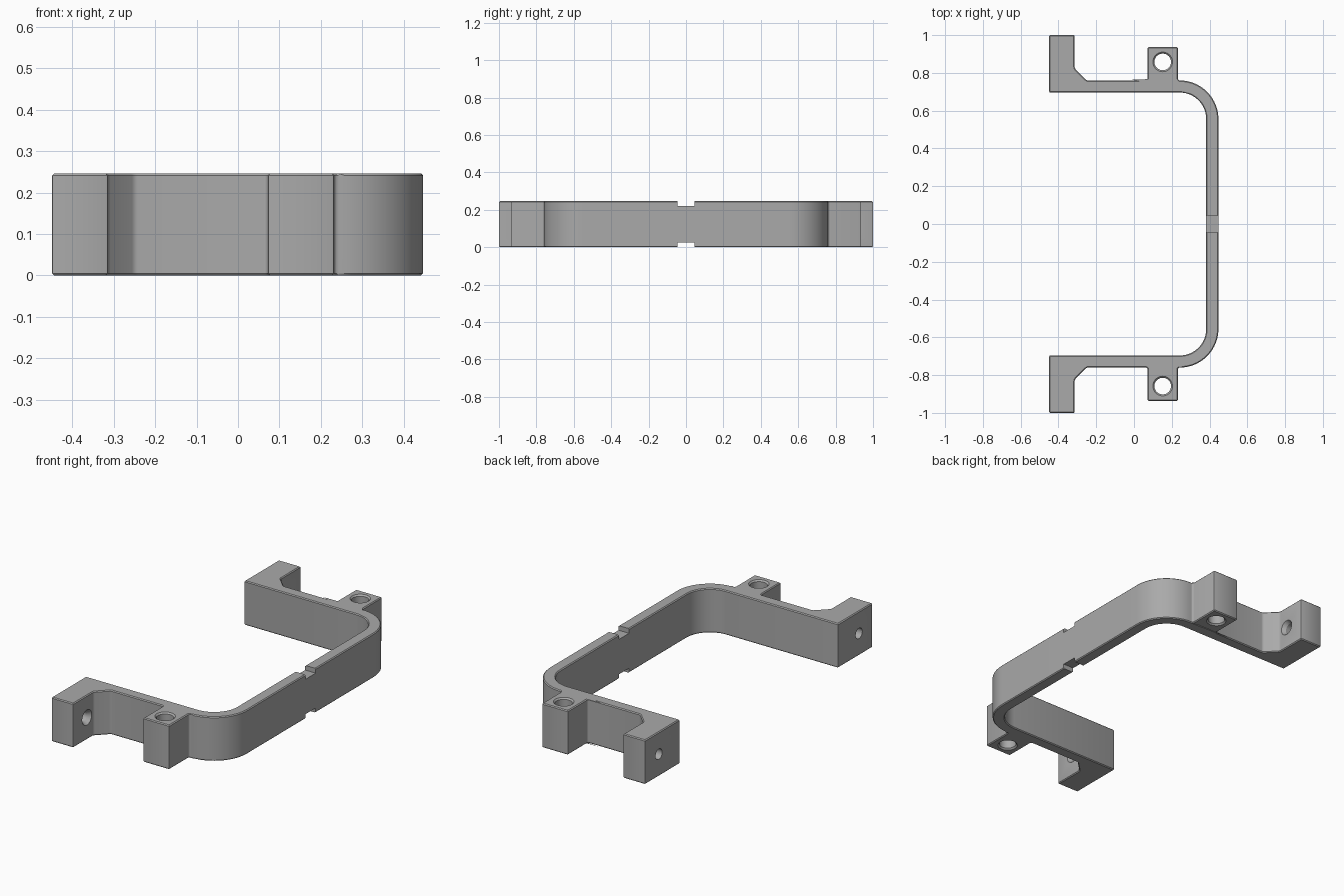
import bpy, bmesh, math
from mathutils import Vector

if "Cube" in bpy.data.objects:
    bpy.data.objects.remove(bpy.data.objects["Cube"])

HEIGHT, EDGE, NOTCH = 0.246, 0.005, 0.026

grey = bpy.data.materials.new("mid grey")
grey.use_nodes = True
grey.diffuse_color = (0.4, 0.4, 0.4, 1)
grey.node_tree.nodes["Principled BSDF"].inputs["Base Color"].default_value = grey.diffuse_color


def rounded(corners):
    """Round every (x, y, radius, segments) corner of a closed outline."""
    out = []
    for i, (x, y, r, n) in enumerate(corners):
        p = Vector((x, y))
        a = (Vector(corners[i - 1][:2]) - p).normalized()
        b = (Vector(corners[(i + 1) % len(corners)][:2]) - p).normalized()
        half = a.angle(b) / 2
        centre = p + (a + b).normalized() * r / math.sin(half)
        start = p + a * r / math.tan(half) - centre
        end = p + b * r / math.tan(half) - centre
        sweep = start.angle_signed(end)
        for k in range(n + 1):
            t = -sweep * k / n
            out.append(centre + Vector((start.x * math.cos(t) - start.y * math.sin(t),
                                        start.x * math.sin(t) + start.y * math.cos(t))))
    return out


def make_object(name, bm):
    bmesh.ops.recalc_face_normals(bm, faces=bm.faces)
    mesh = bpy.data.meshes.new(name)
    bm.to_mesh(mesh)
    bm.free()
    mesh.materials.append(grey)
    obj = bpy.data.objects.new(name, mesh)
    bpy.context.collection.objects.link(obj)
    return obj


def cut(target, name, bm):
    cutter = make_object(name, bm)
    cutter.hide_render = True
    mod = target.modifiers.new(name, "BOOLEAN")
    mod.operation, mod.solver, mod.object = "DIFFERENCE", "EXACT", cutter
    bpy.context.view_layer.objects.active = target
    bpy.ops.object.modifier_apply(modifier=name)
    bpy.data.objects.remove(cutter)


def turned_cutter(stations, place):
    """Round cutter from (distance along axis, radius) pairs."""
    bm = bmesh.new()
    n = 40
    rings = [[bm.verts.new(place(d, r * math.cos(math.tau * k / n), r * math.sin(math.tau * k / n)))
              for k in range(n)] for d, r in stations]
    for lo, hi in zip(rings, rings[1:]):
        for k in range(n):
            bm.faces.new((lo[k], lo[k - 1], hi[k - 1], hi[k]))
    bm.faces.new(rings[0])
    bm.faces.new(rings[-1])
    return bm


# Half outline of the bracket: outer bend, lug, foot, inner bend
half = [(0.447, 0.76, 0.205, 20),
        (0.232, 0.76, 0.01, 4), (0.232, 0.936, 0.005, 2),
        (0.072, 0.936, 0.005, 2), (0.072, 0.76, 0.01, 4),
        (-0.25, 0.76, 0.02, 4), (-0.314, 0.824, 0.02, 4),
        (-0.314, 1.0, 0.005, 2), (-0.449, 1.0, 0.005, 2),
        (-0.449, 0.696, 0.005, 2), (0.382, 0.696, 0.14, 20)]
outline = rounded(half + [(x, -y, r, n) for x, y, r, n in reversed(half)])

# Bracket body with eased upper and lower rims
bm = bmesh.new()
base = bm.faces.new([bm.verts.new((p.x, p.y, 0)) for p in outline])
lifted = bmesh.ops.extrude_face_region(bm, geom=[base], use_keep_orig=True)["geom"]
bmesh.ops.translate(bm, vec=(0, 0, HEIGHT),
                    verts=[g for g in lifted if isinstance(g, bmesh.types.BMVert)])
bmesh.ops.recalc_face_normals(bm, faces=bm.faces)
rims = [e for e in bm.edges if abs(e.verts[0].co.z - e.verts[1].co.z) < 1e-5]
bmesh.ops.bevel(bm, geom=rims, offset=EDGE, segments=1, affect="EDGES", profile=0.5)
bracket = make_object("bracket", bm)

# Notches across the middle of the long bar
for name, z in (("top_notch", HEIGHT), ("bottom_notch", 0)):
    bm = bmesh.new()
    bmesh.ops.create_cube(bm, size=1)
    bmesh.ops.scale(bm, vec=(0.2, 0.09, 2 * NOTCH), verts=bm.verts)
    bmesh.ops.translate(bm, vec=(0.415, 0, z), verts=bm.verts)
    cut(bracket, name, bm)

for side in (-1, 1):
    # Vertical lug hole, chamfered at both ends
    cut(bracket, "lug_hole", turned_cutter(
        [(-0.01, 0.062), (0.008, 0.044), (HEIGHT - 0.008, 0.044), (HEIGHT + 0.01, 0.062)],
        lambda d, u, v: (0.152 + u, side * 0.858 + v, d)))
    # Horizontal foot hole, flared on the inner face
    cut(bracket, "foot_hole", turned_cutter(
        [(-0.5, 0.029), (-0.335, 0.029), (-0.304, 0.048)],
        lambda d, u, v: (d, side * 0.88 + u, HEIGHT / 2 + v)))

bpy.ops.object.select_all(action="DESELECT")
bracket.select_set(True)
bpy.context.view_layer.objects.active = bracket
bpy.ops.object.shade_smooth_by_angle(angle=math.radians(25))
